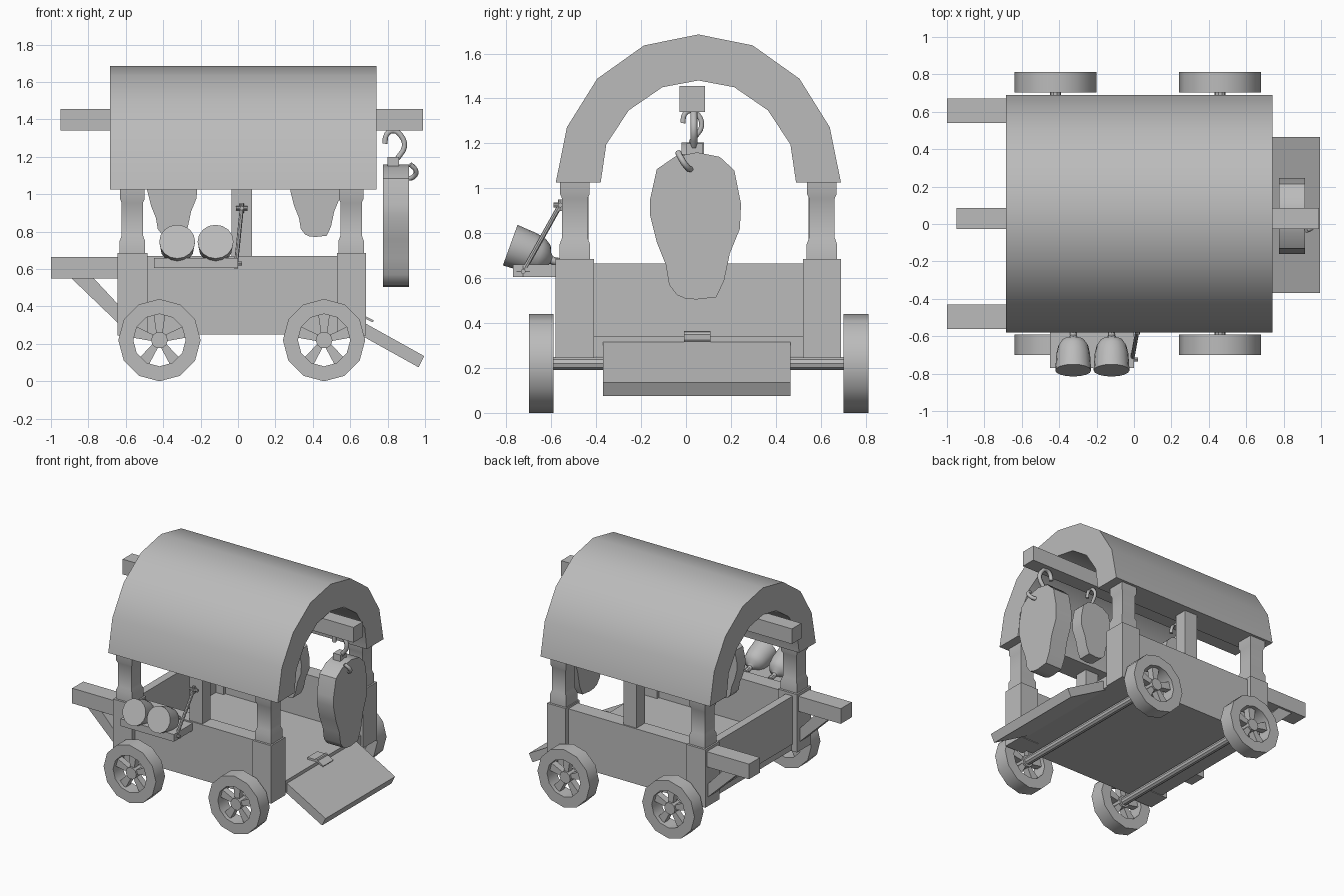
import bpy, bmesh, math
from mathutils import Vector, Matrix

if "Cube" in bpy.data.objects:
    bpy.data.objects.remove(bpy.data.objects["Cube"])

MAT = bpy.data.materials.new("plain_grey")
MAT.diffuse_color = (0.5, 0.5, 0.5, 1)
MAT.use_nodes = True
MAT.node_tree.nodes["Principled BSDF"].inputs["Base Color"].default_value = MAT.diffuse_color
CY = 0.055  # wagon centre line in y


def finish(name, bm, angle=35):
    bmesh.ops.recalc_face_normals(bm, faces=bm.faces)
    for f in bm.faces:
        f.smooth = True
    for e in bm.edges:
        e.smooth = len(e.link_faces) == 2 and e.calc_face_angle(0) < math.radians(angle)
    me = bpy.data.meshes.new(name)
    bm.to_mesh(me)
    bm.free()
    me.materials.append(MAT)
    ob = bpy.data.objects.new(name, me)
    bpy.context.collection.objects.link(ob)
    return ob


def prism(name, pts, axis, a, b, angle=35):
    """Extrude a 2D outline along x (points are y,z) or y (points are x,z)."""
    bm = bmesh.new()
    put = (lambda p, t: (t, p[0], p[1])) if axis == 'x' else (lambda p, t: (p[0], t, p[1]))
    lo = [bm.verts.new(put(p, a)) for p in pts]
    hi = [bm.verts.new(put(p, b)) for p in pts]
    n = len(pts)
    bm.faces.new(lo)
    bm.faces.new(hi)
    for i in range(n):
        j = (i + 1) % n
        bm.faces.new((lo[i], lo[j], hi[j], hi[i]))
    return finish(name, bm, angle)


def box(name, x0, x1, y0, y1, z0, z1):
    return prism(name, [(x0, z0), (x1, z0), (x1, z1), (x0, z1)], 'y', y0, y1)


def lathe(name, profile, origin, axis, sides, closed=False, phase=0):
    """Spin (radius, distance) pairs round an axis."""
    bm = bmesh.new()
    M = Matrix.Translation(origin) @ Vector(axis).to_track_quat('Z', 'Y').to_matrix().to_4x4()
    rings = []
    for r, d in profile:
        rings.append([bm.verts.new(M @ Vector((r * math.cos(phase + k * math.tau / sides),
                                               r * math.sin(phase + k * math.tau / sides), d)))
                      for k in range(sides)])
    m = len(rings)
    for i in range(m if closed else m - 1):
        A, B = rings[i], rings[(i + 1) % m]
        for k in range(sides):
            j = (k + 1) % sides
            bm.faces.new((A[k], A[j], B[j], B[k]))
    if not closed:
        bm.faces.new(rings[0])
        bm.faces.new(rings[-1])
    return finish(name, bm)


def rod(name, p, q, r, sides=8):
    d = Vector(q) - Vector(p)
    return lathe(name, [(r, 0), (r, d.length)], p, d, sides)


def tube(name, pts, r):
    cu = bpy.data.curves.new(name, 'CURVE')
    cu.dimensions = '3D'
    cu.bevel_depth, cu.bevel_resolution, cu.resolution_u = r, 1, 3
    cu.use_fill_caps = True
    sp = cu.splines.new('BEZIER')
    sp.bezier_points.add(len(pts) - 1)
    for b, p in zip(sp.bezier_points, pts):
        b.co = p
        b.handle_left_type = b.handle_right_type = 'AUTO'
    cu.materials.append(MAT)
    bpy.context.collection.objects.link(bpy.data.objects.new(name, cu))


# Open wagon bed
box("floor", -0.60, 0.67, -0.45, 0.56, 0.25, 0.34)
box("end_wall", -0.61, -0.55, -0.42, 0.53, 0.30, 0.665)
for s, side in ((-1, "near"), (1, "far")):
    def span(a, b):
        return sorted((CY + s * a, CY + s * b))
    box(side + "_wall", -0.50, 0.54, *span(0.485, 0.60), 0.25, 0.67)
    box(side + "_middle_post", -0.035, 0.075, *span(0.49, 0.59), 0.60, 1.12)
    # Corner posts with collared uprights
    for x0, x1 in ((-0.645, -0.485), (0.53, 0.685)):
        box(side + "_corner_post", x0, x1, *span(0.465, 0.635), 0.245, 0.685)
        cx = -0.565 if x0 < 0 else 0.605
        r2 = math.sqrt(2)
        lathe(side + "_upright", [(0.068 * r2, 0.68), (0.068 * r2, 0.75), (0.057 * r2, 0.78),
              (0.057 * r2, 0.955), (0.066 * r2, 0.975), (0.066 * r2, 1.06)],
              (cx, CY + s * 0.55, 0), (0, 0, 1), 4, phase=math.pi / 4)
    # Pull handles and braces
    box(side + "_handle", -1.0, -0.60, *span(0.485, 0.617), 0.55, 0.665)
    prism(side + "_brace", [(-0.90, 0.56), (-0.78, 0.56), (-0.64, 0.41), (-0.64, 0.31)],
          'y', *span(0.50, 0.60))

# Wheels and axles
for wx in (-0.42, 0.46):
    rod("axle", (wx, -0.64, 0.22), (wx, 0.75, 0.22), 0.03, 10)
    for wy in (-0.645, 0.757):
        c = Vector((wx, wy, 0.22))
        lathe("wheel_rim", [(0.22, -0.055), (0.22, 0.055), (0.14, 0.055), (0.14, -0.055)],
              c, (0, 1, 0), 12, True)
        lathe("wheel_hub", [(0.045, -0.04), (0.045, 0.04)], c, (0, 1, 0), 10)
        for k in range(5):
            a = math.pi / 2 + k * math.tau / 5
            u = Vector((math.cos(a), math.sin(a)))
            v = Vector((-u.y, u.x))
            o = Vector((wx, 0.22))
            pts = [o + u * r + v * w for r, w in
                   ((0.03, -0.016), (0.145, -0.032), (0.145, 0.032), (0.03, 0.016))]
            prism("wheel_spoke", pts, 'y', wy - 0.025, wy + 0.025)

# Loading ramp with hinge plates
prism("ramp", [(0.635, 0.335), (0.995, 0.135), (0.965, 0.075), (0.605, 0.275)], 'y', -0.37, 0.465)
prism("hinge_leaf", [(0.66, 0.345), (0.72, 0.315), (0.726, 0.325), (0.666, 0.357)], 'y', -0.01, 0.11)
box("hinge_plate", 0.59, 0.66, -0.01, 0.11, 0.34, 0.355)
rod("hinge_pin", (0.665, -0.01, 0.35), (0.665, 0.11, 0.35), 0.014)

# Arched canopy
outer = [(0.635, 1.025), (0.585, 1.272), (0.45, 1.488), (0.242, 1.636), (0, 1.685)]
inner = [(0.435, 1.025), (0.41, 1.195), (0.31, 1.347), (0.16, 1.45), (0, 1.48)]


def arch(half):
    return [(CY - y, z) for y, z in half] + [(CY + y, z) for y, z in half[-2::-1]]


prism("canopy", arch(outer) + arch(inner)[::-1], 'x', -0.685, 0.74, 40)
box("ridge_beam", -0.95, 0.99, -0.028, 0.085, 1.34, 1.455)

# Hanging meat cuts with hooks
MEAT = [(-0.05, 0.0), (0.0, -0.005), (0.09, 0.005), (0.125, 0.08), (0.15, 0.2), (0.195, 0.31),
        (0.2, 0.42), (0.17, 0.57), (0.105, 0.63), (0.005, 0.65), (-0.095, 0.63), (-0.175, 0.575),
        (-0.205, 0.44), (-0.205, 0.37), (-0.175, 0.25), (-0.135, 0.15), (-0.12, 0.06), (-0.085, 0.015)]
HOOK = [(-0.055, -0.075), (-0.045, -0.025), (-0.01, -0.005), (0.03, -0.03),
        (0.05, -0.09), (0.015, -0.15), (-0.01, -0.19), (0.02, -0.23)]
prism("end_meat", [(0.045 + y, 0.51 + z) for y, z in MEAT], 'x', 0.775, 0.915)
tube("end_hook", [(0.84 + a, 0.035, 1.345 + b) for a, b in HOOK], 0.016)
tube("end_hook_tip", [(0.85, 0.035, 1.12), (0.91, 0.02, 1.085), (0.945, 0.0, 1.10),
                      (0.95, -0.02, 1.13), (0.92, -0.035, 1.16)], 0.014)
box("hook_block", 0.80, 0.86, 0.0, 0.075, 1.14, 1.20)
for mx in (-0.35, 0.415):
    prism("inner_meat", [(mx + 0.66 * a, 0.775 + 0.66 * b) for a, b in MEAT], 'y', -0.02, 0.08)
    tube("inner_hook", [(mx, 0.03 + 0.8 * a, 1.35 + 0.8 * b) for a, b in HOOK], 0.013)

# Side shelf with two tilted cups
box("shelf", -0.45, 0.0, -0.77, -0.53, 0.605, 0.66)
for px in (-0.325, -0.12):
    lathe("cup", [(0.015, -0.03), (0.018, 0.01), (0.03, 0.022), (0.06, 0.035), (0.08, 0.065),
                  (0.09, 0.11), (0.096, 0.205)], (px, -0.59, 0.677), (0, -0.94, 0.34), 16)
    rod("cup_stem", (px, -0.60, 0.68), (px, -0.54, 0.67), 0.016)

# Slanted stay rod with crossed end pins
low, high = Vector((-0.01, -0.725, 0.63)), Vector((0.02, -0.56, 0.925))
rod("stay_rod", low, high, 0.011)
for p in (low, high):
    for d in ((0.032, 0, 0), (0, 0.03, 0), (0, 0, 0.026)):
        rod("stay_pin", p - Vector(d), p + Vector(d), 0.011)
